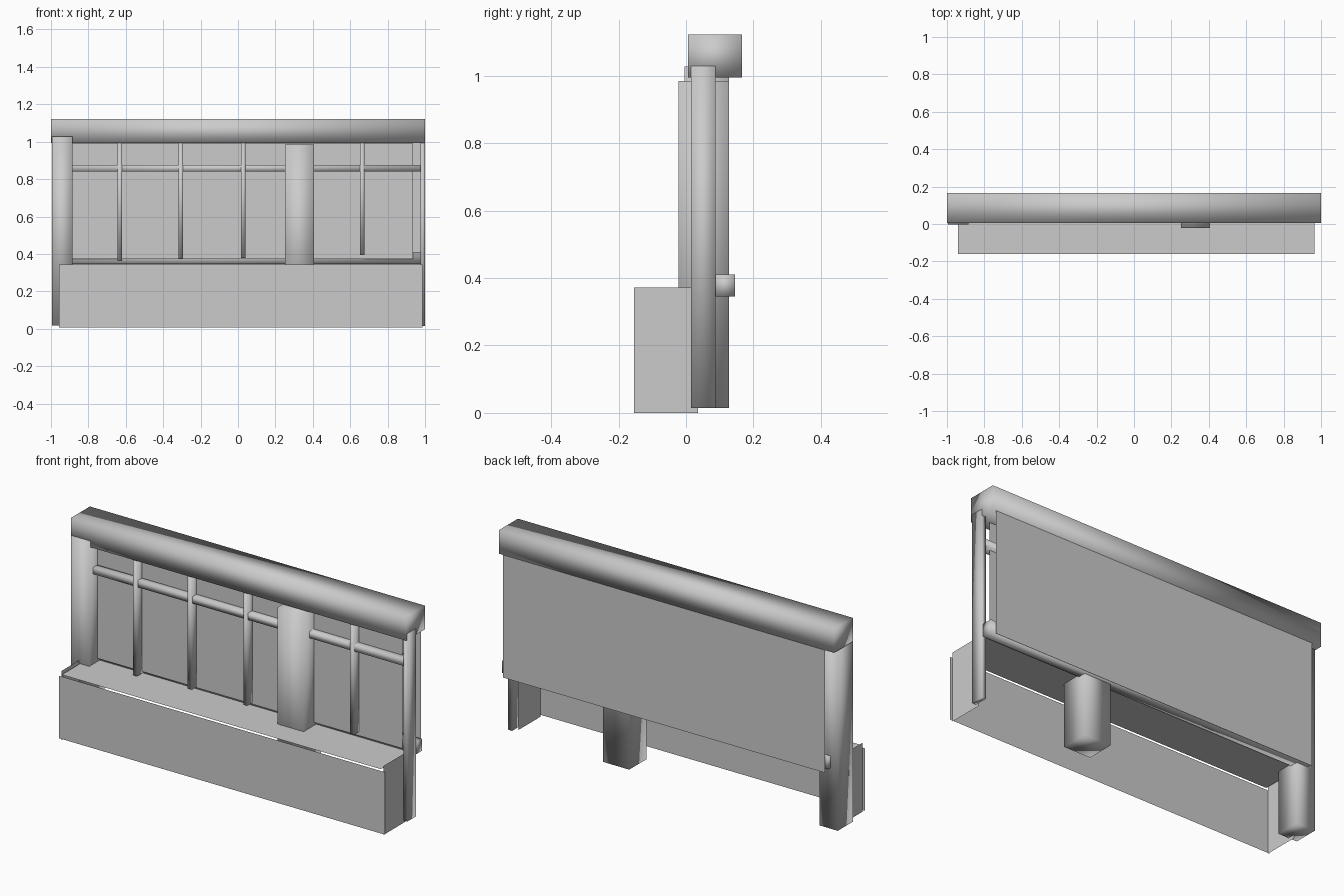
import bpy

cube = bpy.data.objects.get("Cube")
if cube:
    bpy.data.objects.remove(cube, do_unlink=True)

grey = bpy.data.materials.new("plain_grey")
grey.use_nodes = True
colour = (0.6, 0.6, 0.6, 1)
grey.diffuse_color = colour
grey.node_tree.nodes["Principled BSDF"].inputs["Base Color"].default_value = colour


def add_mesh(name, verts, faces, smooth=False):
    mesh = bpy.data.meshes.new(name)
    mesh.from_pydata(verts, [], faces)
    mesh.materials.append(grey)
    for face in mesh.polygons:
        face.use_smooth = smooth
    obj = bpy.data.objects.new(name, mesh)
    bpy.context.collection.objects.link(obj)
    return obj


def beam(name, xs, ys, zs):
    """Soft-shaded box spanning the given ranges."""
    verts = [(x, y, z) for x in xs for y in ys for z in zs]
    faces = [(0, 1, 3, 2), (4, 6, 7, 5), (0, 4, 5, 1),
             (2, 3, 7, 6), (0, 2, 6, 4), (1, 5, 7, 3)]
    return add_mesh(name, verts, faces, smooth=True)


def sheet(name, *corners):
    """Thin single-face panel."""
    return add_mesh(name, corners, [(0, 1, 2, 3)])


def wall(name, xs, y, zs):
    """Upright panel facing front and back."""
    (l, r), (b, t) = xs, zs
    return sheet(name, (l, y, b), (r, y, b), (r, y, t), (l, y, t))


# Rails
beam("top_rail", (-1, 0.999), (0.006, 0.166), (0.994, 1.122))
beam("upper_rail", (-0.91, 0.978), (0.03, 0.088), (0.84, 0.876))
beam("lower_rail", (-0.95, 0.995), (0.085, 0.146), (0.345, 0.41))

# Posts
beam("left_end_post", (-0.995, -0.885), (-0.004, 0.127), (0.018, 1.027))
beam("middle_post", (0.25, 0.407), (-0.022, 0.127), (0.015, 0.984))
beam("right_end_post", (0.976, 1.0), (0.015, 0.088), (0.015, 1.028))

# Slim upright bars, each ending just above the plinth
bars = ((-0.631, 0.362), (-0.305, 0.376), (0.027, 0.378), (0.663, 0.393))
for i, (x, bottom) in enumerate(bars):
    beam(f"bar_{i + 1}", (x - 0.012, x + 0.012), (0.024, 0.085), (bottom, 1.0))

# Front and back infill panels
wall("front_panel", (-0.92, 0.935), 0.066, (0.372, 0.99))
wall("back_panel", (-0.945, 0.978), 0.165, (0.332, 0.994))

# Plinth: front, two sides and a flat top, open behind and below
FRONT, BACK = -0.154, 0.035
wall("plinth_front", (-0.957, 0.987), -0.158, (0.007, 0.344))
for name, x in (("plinth_left_side", -0.945), ("plinth_right_side", 0.975)):
    sheet(name, (x, FRONT, 0), (x, BACK, 0), (x, BACK, 0.372), (x, FRONT, 0.372))
sheet("plinth_top", (-0.94, -0.16, 0.355), (0.965, -0.16, 0.355),
      (0.965, 0.085, 0.355), (-0.94, 0.085, 0.355))
